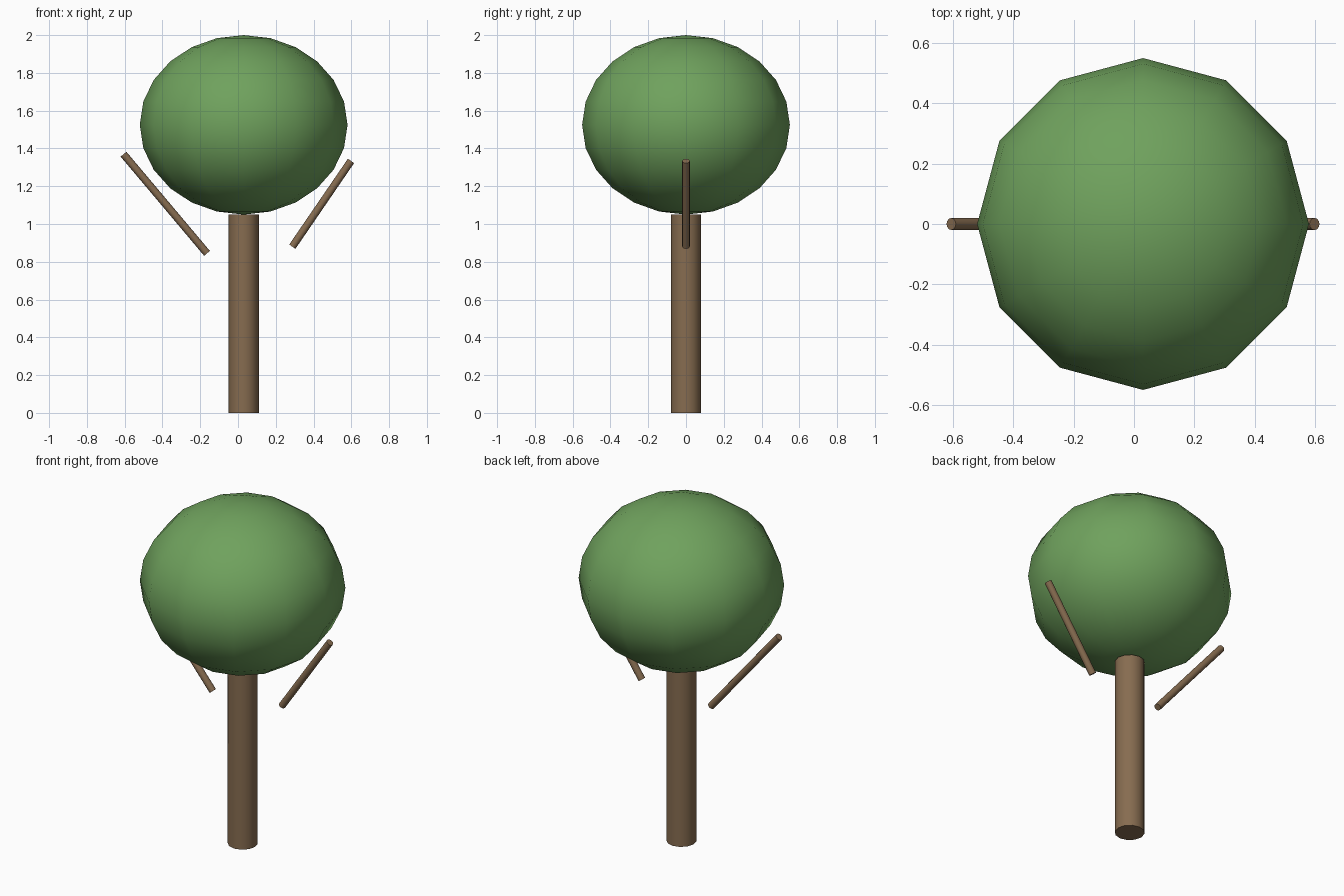
import bpy
from math import radians

if "Cube" in bpy.data.objects:
    bpy.data.objects.remove(bpy.data.objects["Cube"])


def material(name, rgb):
    mat = bpy.data.materials.new(name)
    mat.diffuse_color = (*rgb, 1)
    mat.use_nodes = True
    mat.node_tree.nodes["Principled BSDF"].inputs["Base Color"].default_value = mat.diffuse_color
    return mat


bark = material("bark", (0.24, 0.15, 0.08))
leaf = material("leaf", (0.16, 0.36, 0.11))


def finish(name, mat):
    obj = bpy.context.object
    obj.name = name
    obj.data.materials.append(mat)
    bpy.ops.object.shade_smooth_by_angle(angle=radians(40))
    return obj


def rod(name, radius, length, centre, tilt=0.0, sides=12):
    bpy.ops.mesh.primitive_cylinder_add(
        vertices=sides, radius=radius, depth=length,
        location=centre, rotation=(0, tilt, 0))
    return finish(name, bark)


# Trunk, slightly off centre
TRUNK_X = 0.03
rod("trunk", 0.08, 1.05, (TRUNK_X, 0, 0.525))

# Two leaning branches of different length
rod("left_branch", 0.02, 0.686, (-0.385, 0, 1.107), -0.7)
rod("right_branch", 0.02, 0.55, (0.443, 0, 1.107), 0.6)

# Squashed low-poly canopy
bpy.ops.mesh.primitive_uv_sphere_add(
    segments=12, ring_count=12, radius=1, location=(TRUNK_X, 0, 1.525))
bpy.context.object.scale = (0.55, 0.55, 0.475)
bpy.ops.object.transform_apply(location=False, rotation=False, scale=True)
finish("canopy", leaf)
